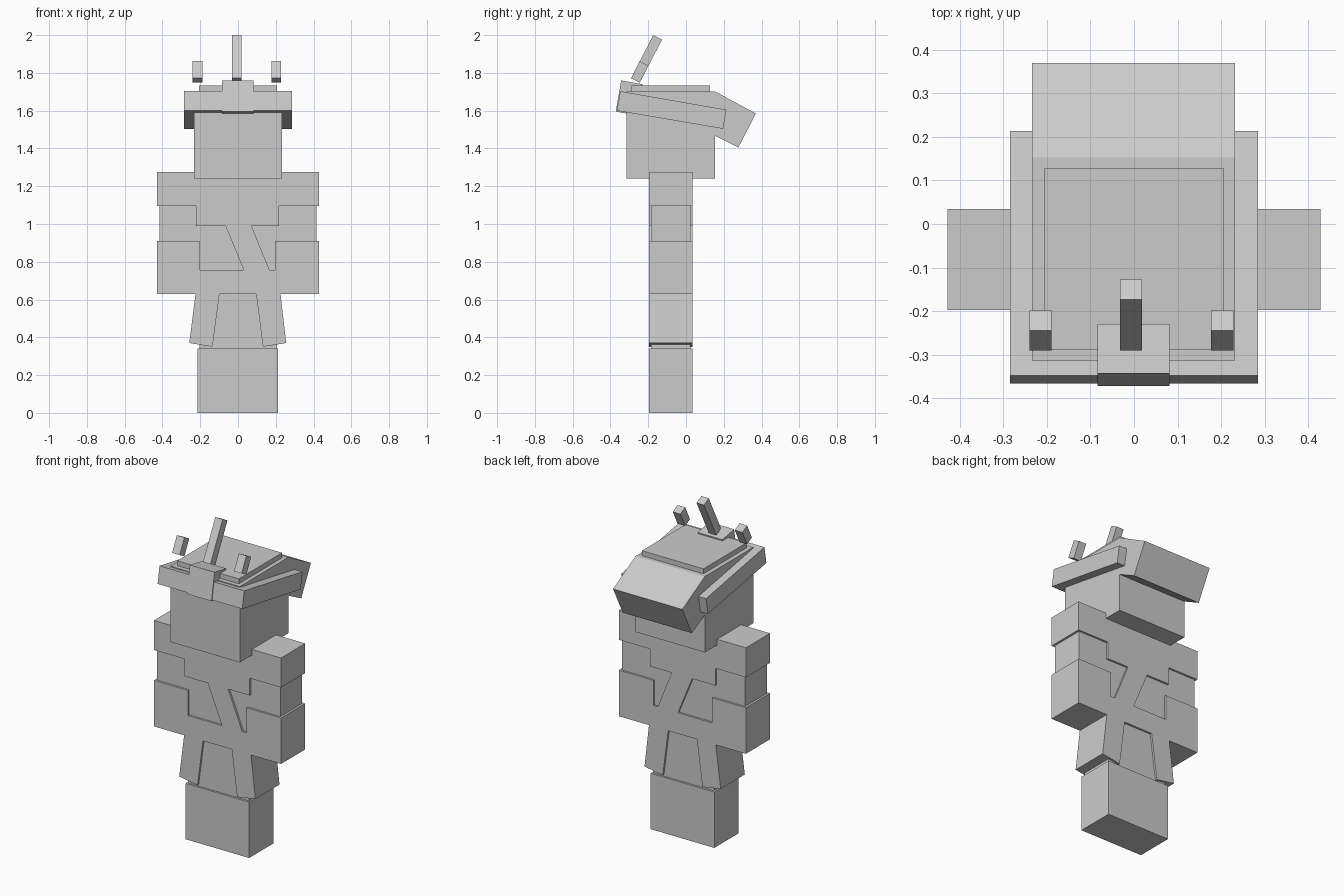
import bpy, bmesh
from mathutils import Vector

cube = bpy.data.objects.get("Cube")
if cube:
    bpy.data.objects.remove(cube, do_unlink=True)

grey = bpy.data.materials.new("plain_grey")
grey.use_nodes = True
grey.diffuse_color = (0.6, 0.6, 0.6, 1)
grey.node_tree.nodes["Principled BSDF"].inputs["Base Color"].default_value = (0.6, 0.6, 0.6, 1)


def extrude(name, points, axis, low, high):
    """Extrude an outline from low to high: (x, z) points along y, (y, z) points along x."""
    bm = bmesh.new()
    place = (lambda a, b: (low, a, b)) if axis == "x" else (lambda a, b: (a, low, b))
    face = bm.faces.new([bm.verts.new(place(a, b)) for a, b in points])
    grown = bmesh.ops.extrude_face_region(bm, geom=[face])["geom"]
    shift = Vector((high - low, 0, 0) if axis == "x" else (0, high - low, 0))
    bmesh.ops.translate(bm, vec=shift, verts=[v for v in grown if isinstance(v, bmesh.types.BMVert)])
    bmesh.ops.recalc_face_normals(bm, faces=bm.faces)
    mesh = bpy.data.meshes.new(name)
    bm.to_mesh(mesh)
    bm.free()
    mesh.materials.append(grey)
    obj = bpy.data.objects.new(name, mesh)
    bpy.context.collection.objects.link(obj)
    return obj


def box(name, x, y, z):
    outline = [(x[0], z[0]), (x[1], z[0]), (x[1], z[1]), (x[0], z[1])]
    return extrude(name, outline, "y", *y)


# Body under the coat
outer, inner = (-0.197, 0.035), (-0.185, 0.023)
box("boots", (-0.215, 0.213), outer, (0, 0.34))
box("legs", (-0.203, 0.203), inner, (0.33, 0.66))
box("torso", (-0.24, 0.24), inner, (0.66, 1.2))
box("arms", (-0.415, 0.415), inner, (0.8, 1.2))

# Coat with shoulders, diagonal sash, cuffs and split tails
coat = [(-0.428, 1.275), (0.428, 1.275), (0.428, 1.095), (0.217, 1.095),
        (0.217, 0.99), (0.072, 0.99), (0.166, 0.757), (0.195, 0.757),
        (0.195, 0.91), (0.428, 0.91), (0.428, 0.63), (0.225, 0.63),
        (0.255, 0.37), (0.132, 0.35), (0.096, 0.63), (-0.098, 0.63),
        (-0.135, 0.35), (-0.258, 0.37), (-0.225, 0.63), (-0.428, 0.63),
        (-0.428, 0.91), (-0.2, 0.91), (-0.2, 0.757), (0.03, 0.757),
        (-0.066, 0.99), (-0.222, 0.99), (-0.222, 1.095), (-0.428, 1.095)]
extrude("coat", coat, "y", *outer)

# Head and helmet
box("head", (-0.234, 0.232), (-0.314, 0.153), (1.24, 1.702))
box("helmet_top_plate", (-0.207, 0.207), (-0.288, 0.128), (1.69, 1.732))
extrude("helmet_brim", [(-0.348, 1.703), (0.214, 1.605), (0.196, 1.504), (-0.366, 1.6)],
        "x", -0.285, 0.285)
extrude("neck_guard", [(0.153, 1.702), (0.37, 1.585), (0.277, 1.405), (0.1, 1.495)],
        "x", -0.234, 0.232)
extrude("badge", [(-0.343, 1.76), (-0.23, 1.74), (-0.259, 1.575), (-0.372, 1.595)],
        "x", -0.084, 0.082)


# Leaning antennae
def antenna(name, low, high, top_y, top_z):
    extrude(name, [(-0.291, 1.772), (top_y, top_z), (top_y + 0.046, top_z - 0.024), (-0.245, 1.748)],
            "x", low, high)


antenna("centre_antenna", -0.032, 0.018, -0.173, 2.0)
antenna("right_antenna", -0.24, -0.189, -0.245, 1.862)
antenna("left_antenna", 0.177, 0.228, -0.245, 1.862)
